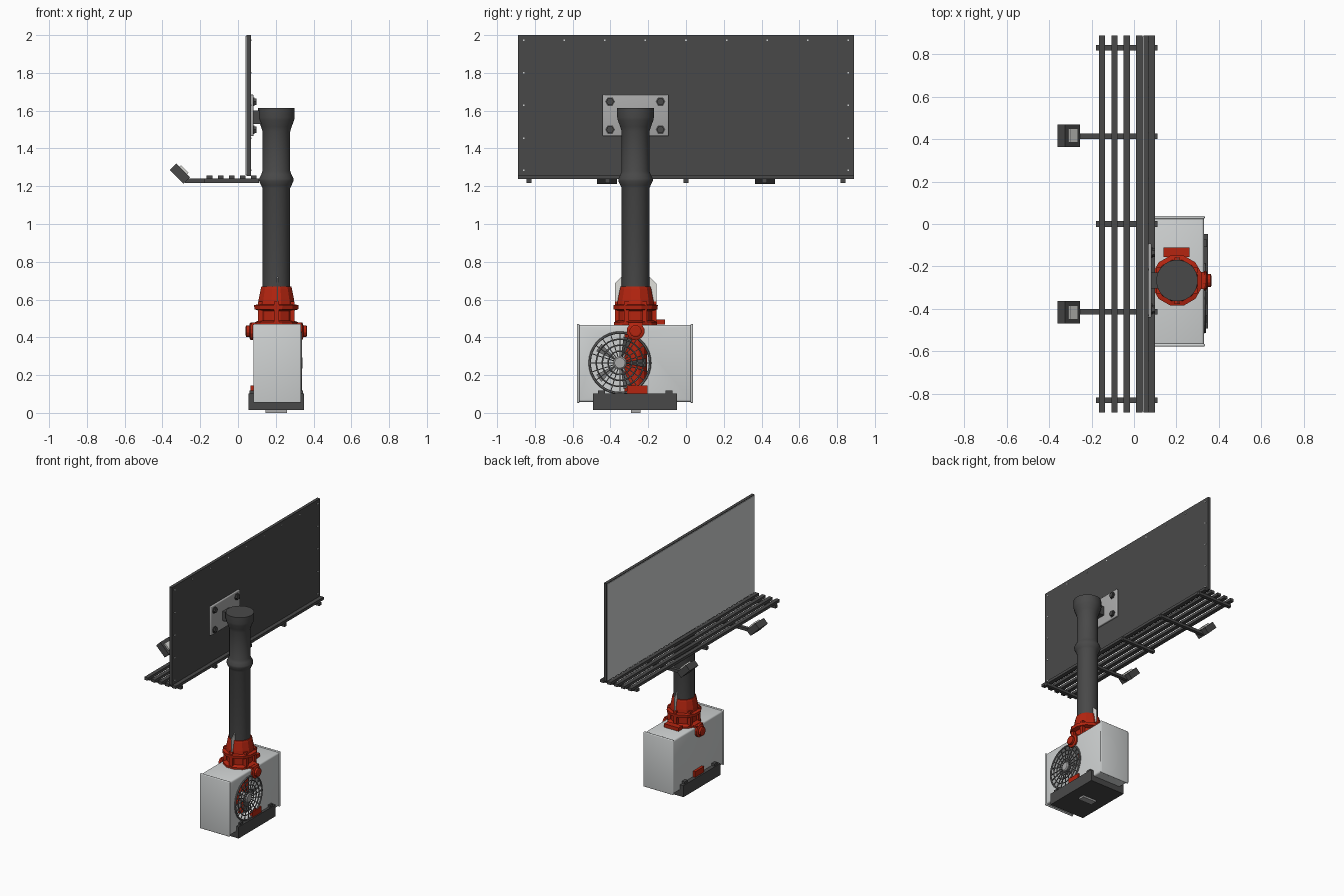
import bpy, bmesh, math
from mathutils import Matrix, Vector

if "Cube" in bpy.data.objects:
    bpy.data.objects.remove(bpy.data.objects["Cube"])

CX, CY = 0.203, -0.267          # axis of the pole


def mat(name, r, g, b):
    m = bpy.data.materials.new(name)
    m.diffuse_color = (r, g, b, 1)
    m.use_nodes = True
    m.node_tree.nodes["Principled BSDF"].inputs["Base Color"].default_value = m.diffuse_color
    return m


DARK = mat("dark_metal", 0.066, 0.066, 0.066)
LIGHT = mat("light_grey", 0.63, 0.65, 0.65)
RED = mat("red_paint", 0.46, 0.018, 0.005)
STEEL = mat("steel", 0.40, 0.40, 0.40)
GRILLE = mat("grille_grey", 0.16, 0.16, 0.16)
LENS = mat("lens", 0.75, 0.75, 0.72)


def finish(name, bm, material, smooth=False):
    bmesh.ops.recalc_face_normals(bm, faces=bm.faces[:])
    me = bpy.data.meshes.new(name)
    bm.to_mesh(me)
    bm.free()
    ob = bpy.data.objects.new(name, me)
    bpy.context.collection.objects.link(ob)
    me.materials.append(material)
    if smooth:
        bpy.ops.object.select_all(action='DESELECT')
        ob.select_set(True)
        bpy.context.view_layer.objects.active = ob
        bpy.ops.object.shade_smooth_by_angle(angle=math.radians(32))
    return ob


def box(name, x, y, z, material, bevel=0.0):
    """Box from (min, max) ranges."""
    bm = bmesh.new()
    bmesh.ops.create_cube(bm, size=1)
    for v in bm.verts:
        v.co = Vector([(r[0] + r[1]) / 2 + c * (r[1] - r[0]) for c, r in zip(v.co, (x, y, z))])
    if bevel:
        bmesh.ops.bevel(bm, geom=bm.edges[:], offset=bevel, segments=3, profile=0.5, affect='EDGES')
    return finish(name, bm, material, bevel > 0)


def lathe(name, profile, material, n=20, smooth=True, centre=(CX, CY, 0), axis='Z'):
    """Closed solid from (radius, height) points."""
    bm = bmesh.new()
    rings = [[bm.verts.new((r * math.cos(2 * math.pi * (i + .5) / n),
                            r * math.sin(2 * math.pi * (i + .5) / n), h)) for i in range(n)]
             for r, h in profile]
    for a, b in zip(rings, rings[1:]):
        for i in range(n):
            j = (i + 1) % n
            bm.faces.new((a[i], a[j], b[j], b[i]))
    bm.faces.new(rings[0])
    bm.faces.new(rings[-1])
    rot = {'Z': Matrix(), 'X': Matrix.Rotation(math.pi / 2, 4, 'Y'),
           '-X': Matrix.Rotation(-math.pi / 2, 4, 'Y')}[axis]
    bm.transform(Matrix.Translation(centre) @ rot)
    return finish(name, bm, material, smooth)


def both_x(x):
    """An x range and its mirror image about the pole axis."""
    m = 2 * CX
    return (("right", x), ("left", (m - x[1], m - x[0])))


# Billboard
box("board_back", (0.045, 0.068), (-0.89, 0.89), (1.255, 2.0), DARK)
box("board_face", (0.041, 0.046), (-0.885, 0.885), (1.26, 1.995), LIGHT)
spots = [(-0.86 + i * 0.215, 1.972) for i in range(9)]
spots += [(s * 0.86, z) for s in (-1, 1) for z in (1.8, 1.628, 1.455, 1.285)]
for i, (y, z) in enumerate(spots):
    box(f"board_screw_{i}", (0.067, 0.071), (y - .004, y + .004), (z - .004, z + .004), LIGHT)

# Walkway slats, cross bars and lamp arms
for i in range(5):
    x = -0.151 + i * 0.0588
    box(f"walkway_slat_{i}", (x - .015, x + .015), (-0.89, 0.89), (1.237, 1.258), DARK)
for i, y in enumerate((-0.832, -0.415, 0, 0.415, 0.832)):
    x0 = -0.28 if i in (1, 3) else -0.18
    box(f"walkway_bar_{i}", (x0, 0.11), (y - .013, y + .013), (1.218, 1.24), DARK)

# Tilted lamps
for side, y in (("a", -0.417), ("b", 0.417)):
    for part, size, off, m in (("housing", (0.103, 0.106, 0.048), 0, DARK),
                               ("lens", (0.055, 0.066, 0.014), 0.028, LENS)):
        bm = bmesh.new()
        bmesh.ops.create_cube(bm, size=1)
        bm.transform(Matrix.Translation((-0.31, y, 1.269)) @ Matrix.Rotation(math.radians(45), 4, 'Y')
                     @ Matrix.Translation((0.004, 0, off)) @ Matrix.Diagonal((*size, 1)))
        finish(f"lamp_{part}_{side}", bm, m)

# Pole
lathe("pole", [(.074, .45), (.074, 1.19), (.081, 1.205), (.092, 1.228), (.092, 1.24), (.081, 1.262),
               (.074, 1.28), (.074, 1.49), (.082, 1.515), (.095, 1.55), (.098, 1.565), (.098, 1.615)], DARK, 24)

# Mounting plate with hex bolts
box("mount_plate", (0.066, 0.083), (-0.442, -0.092), (1.465, 1.685), STEEL, 0.006)
box("mount_arm", (0.08, 0.2), (-0.305, -0.229), (1.53, 1.6), DARK)
for y in (-0.402, -0.135):
    for z in (1.5, 1.648):
        lathe("mount_bolt", [(.026, 0), (.026, .006), (.02, .006), (.02, .016)], DARK, 6, False,
              (0.082, y, z), 'X')

# Red collar around the pole foot
lathe("collar", [(.09, .455), (.09, .54), (.12, .548), (.122, .57), (.1, .575), (.097, .6),
                 (.086, .655), (.082, .668)], RED, 12, False)
for i in range(6):
    a = math.pi * i / 3 + math.pi / 6
    p = (CX + .097 * math.cos(a), CY + .097 * math.sin(a))
    box(f"collar_rib_{i}", (p[0] - .013, p[0] + .013), (p[1] - .013, p[1] + .013), (.465, .59), RED)
lathe("collar_foot", [(.118, .466), (.118, .48), (.095, .49)], RED, 12, False)
box("collar_tab", (0.14, 0.262), (-0.155, -0.11), (0.468, 0.495), RED)

# Thin pale fin through the collar
bm = bmesh.new()
fin = [(-.11, .57), (.11, .57), (.11, .685), (.075, .72), (-.075, .72), (-.11, .685)]
f = bm.faces.new([bm.verts.new((0.206, CY + y, z)) for y, z in fin])
ext = bmesh.ops.extrude_face_region(bm, geom=[f])
bmesh.ops.translate(bm, vec=(0.005, 0, 0), verts=[v for v in ext['geom'] if isinstance(v, bmesh.types.BMVert)])
finish("collar_fin", bm, LENS)

# Cabinet with a round fan opening
FY, FZ, FR = -0.35, 0.265, 0.158
cabinet = box("cabinet", (0.085, 0.33), (-0.572, 0.032), (0.058, 0.466), LIGHT, 0.012)
cutter = lathe("fan_cutter", [(FR, 0), (FR, .3)], LIGHT, 40, False, (0.12, FY, FZ), 'X')
cutter.hide_render = True
mod = cabinet.modifiers.new("opening", 'BOOLEAN')
mod.operation, mod.solver, mod.object = 'DIFFERENCE', 'EXACT', cutter
bpy.context.view_layer.objects.active = cabinet
bpy.ops.object.modifier_apply(modifier="opening")
bpy.data.objects.remove(cutter)
for side, y in (("front", (-0.578, -0.564)), ("back", (0.024, 0.038))):
    box(f"cabinet_lip_{side}", (0.081, 0.334), y, (0.053, 0.471), LIGHT, 0.006)

# Red pipe inside the cabinet
lathe("inner_pipe", [(.062, .07), (.062, .46)], RED, 12, False)

# Fan blades, hub and wire guard
bm = bmesh.new()
for i in range(10):
    cs = []
    for r, w, x in ((.03, -.14, .285), (.14, -.17, .280), (.14, .17, .308), (.03, .14, .300)):
        a = 2 * math.pi * i / 10 + w
        cs.append(bm.verts.new((x, FY + r * math.cos(a), FZ + r * math.sin(a))))
    if i % 2 == 0:
        bm.faces.new(cs)
finish("fan_blades", bm, GRILLE)
lathe("fan_hub", [(.036, 0), (.036, .055), (.028, .062)], STEEL, 16, True, (0.28, FY, FZ), 'X')
for k, r in enumerate((.062, .093, .125, .16)):
    bpy.ops.mesh.primitive_torus_add(location=(0.334, FY, FZ), rotation=(0, math.pi / 2, 0), major_radius=r,
                                     minor_radius=.0065 if k == 3 else .004, major_segments=36, minor_segments=6)
    ring = bpy.context.object
    ring.name = f"guard_ring_{k}"
    ring.data.materials.append(GRILLE)
bm = bmesh.new()
for i in range(20):
    m = (Matrix.Translation((0.333, FY, FZ)) @ Matrix.Rotation(2 * math.pi * i / 20, 4, 'X')
         @ Matrix.Translation((0, .095, 0)) @ Matrix.Diagonal((.006, .13, .005, 1)))
    bmesh.ops.create_cube(bm, size=1, matrix=m)
finish("guard_spokes", bm, GRILLE)

# Red strap over the cabinet, side knobs and lower clips
box("top_strap", (0.072, 0.336), (CY - .04, CY + .04), (0.464, 0.478), RED)
for side, x, ax in (("right", 0.326, 'X'), ("left", 0.08, '-X')):
    lathe(f"knob_{side}", [(.048, 0), (.048, .014), (.04, .018), (.032, .02), (.032, .036), (.024, .039)],
          RED, 12, False, (x, CY, 0.433), ax)
for side, x in both_x((0.32, 0.34)):
    box(f"lower_clip_{side}", x, (-0.312, -0.203), (0.095, 0.145), RED)

# Dark base tray with bolts and a small foot
box("base_tray", (0.055, 0.35), (-0.492, -0.048), (0.014, 0.102), DARK)
for side, x in both_x((0.318, 0.344)):
    for y in (-0.447, -0.09):
        box(f"base_bolt_{side}", x, (y - .018, y + .018), (0.1, 0.119), DARK)
box("base_foot", (0.146, 0.26), (-0.292, -0.242), (0, 0.016), STEEL)
